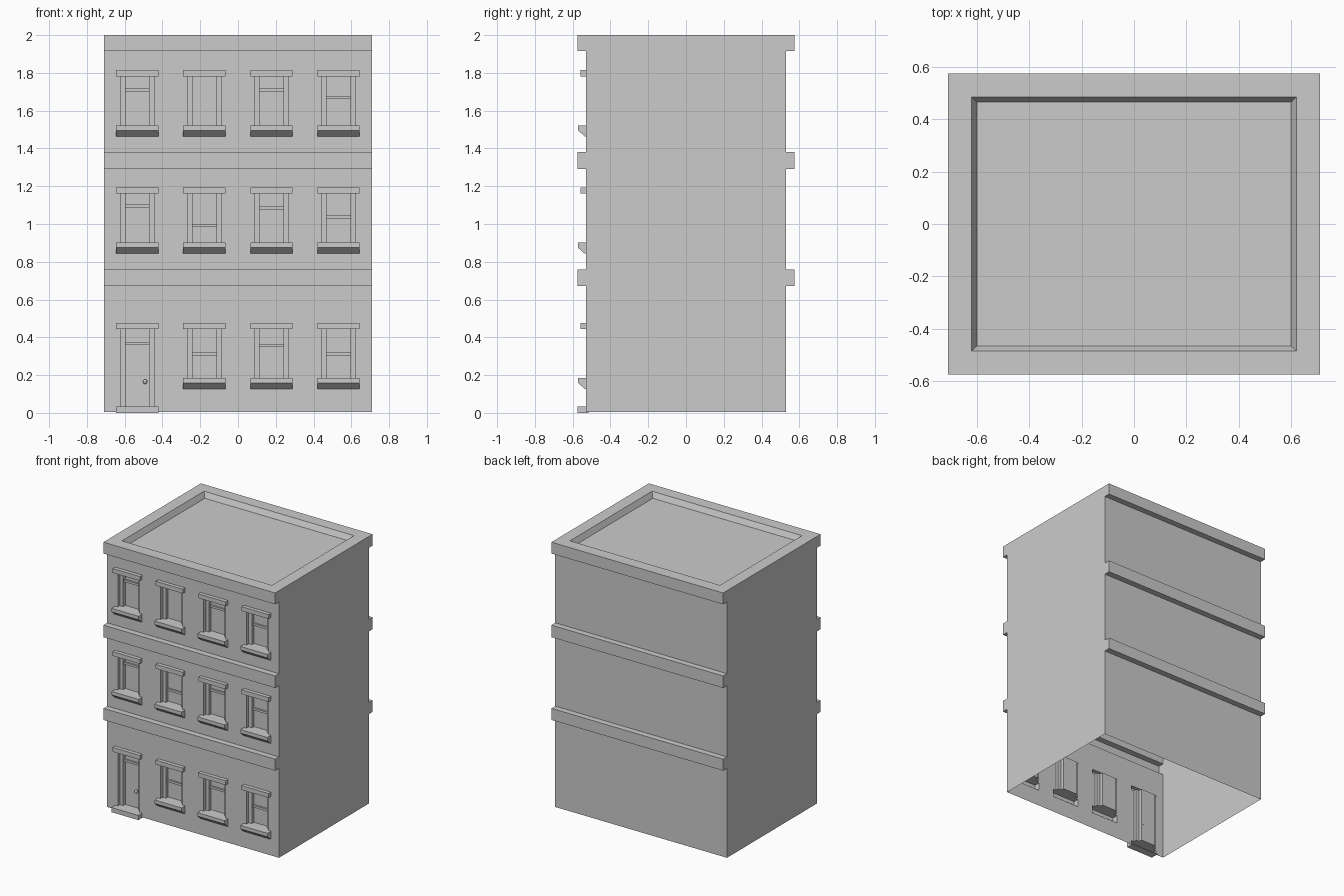
import bpy, bmesh
from mathutils import Matrix

if "Cube" in bpy.data.objects:
    bpy.data.objects.remove(bpy.data.objects["Cube"])

W, D, LEDGE = 0.71, 0.53, 0.575          # half width, half depth, half depth at the bands
COLUMNS = [-0.533, -0.178, 0.177, 0.532]
LINTEL_TOPS = [0.477, 1.193, 1.814]
# height of each sash bar, by floor and column (None = no visible bar)
BARS = [[0.368, 0.311, 0.358, 0.311],
        [1.094, 0.993, 1.085, 1.037],
        [1.710, None, 1.710, 1.670]]


def prism(bm, profile, x0, x1):
    """Extrude a (y, z) profile along x."""
    a = [bm.verts.new((x0, y, z)) for y, z in profile]
    b = [bm.verts.new((x1, y, z)) for y, z in profile]
    n = len(a)
    faces = [bm.faces.new(a), bm.faces.new(b[::-1])]
    for i in range(n):
        j = (i + 1) % n
        faces.append(bm.faces.new((a[j], a[i], b[i], b[j])))
    bmesh.ops.recalc_face_normals(bm, faces=faces)


def box(bm, cx, half, y0, y1, z0, z1):
    prism(bm, [(y0, z0), (y1, z0), (y1, z1), (y0, z1)], cx - half, cx + half)


def finish(bm, name):
    me = bpy.data.meshes.new(name)
    bm.to_mesh(me)
    bm.free()
    ob = bpy.data.objects.new(name, me)
    bpy.context.collection.objects.link(ob)
    return ob


# main block: one side profile with the three projecting bands, front and back
back = [(D, 0.004)]
for z0, z1 in [(0.672, 0.758), (1.29, 1.38)]:
    back += [(D, z0), (LEDGE, z0), (LEDGE, z1), (D, z1)]
back += [(D, 1.915), (LEDGE, 1.915), (LEDGE, 2.0)]
bm = bmesh.new()
prism(bm, back + [(-y, z) for y, z in reversed(back)], -W, W)
building = finish(bm, "building_shell")

trim, reveal, pane, bars = (bmesh.new() for _ in range(4))
for floor, top in enumerate(LINTEL_TOPS):
    for col, cx in enumerate(COLUMNS):
        door = floor == 0 and col == 0
        head = top - 0.032
        base = 0.035 if door else top - 0.292
        # lintel above
        box(trim, cx, 0.112, -0.558, -0.515, head, top)
        # doorstep or chamfered sill below
        if door:
            box(trim, cx, 0.112, -LEDGE, -0.515, 0.0, base)
        else:
            prism(trim, [(-0.515, base), (-0.572, base), (-0.572, base - 0.026),
                         (-0.536, base - 0.058), (-0.515, base - 0.058)],
                  cx - 0.112, cx + 0.112)
        # stepped recess: jamb face, then pane
        box(reveal, cx, 0.09, -0.62, -0.505, base, head)
        box(pane, cx, 0.063, -0.52, -0.48, base, head)
        # sash bar
        z = BARS[floor][col]
        if z:
            box(bars, cx, 0.063, -0.493, -0.48, z - 0.008, z + 0.008)

# sunken roof with sloping parapet walls
roof = bmesh.ops.create_cube(reveal, size=2)["verts"]
for v in roof:
    up = v.co.z > 0
    v.co = (v.co.x * (0.64 if up else 0.60), v.co.y * (0.505 if up else 0.465),
            2.04 if up else 1.96)

# carve and join into one continuous skin
helpers = []
for part, op, name in [(trim, 'UNION', "trim_helper"),
                       (reveal, 'DIFFERENCE', "reveal_cutter"),
                       (pane, 'DIFFERENCE', "pane_cutter")]:
    ob = finish(part, name)
    ob.hide_render = True
    helpers.append(ob)
    mod = building.modifiers.new(name, 'BOOLEAN')
    mod.operation, mod.object, mod.solver = op, ob, 'EXACT'
bpy.context.view_layer.update()
deps = bpy.context.evaluated_depsgraph_get()
skin = bpy.data.meshes.new_from_object(building.evaluated_get(deps))
building.modifiers.clear()
building.data = skin
for ob in helpers:
    bpy.data.objects.remove(ob)

# open underside
bm = bmesh.new()
bm.from_mesh(skin)
under = [f for f in bm.faces
         if f.normal.z < -0.9 and 0.002 < f.calc_center_median().z < 0.006]
bmesh.ops.delete(bm, geom=under, context='FACES')
bm.to_mesh(skin)
bm.free()

finish(bars, "sash_bars")

# door knob
bm = bmesh.new()
bmesh.ops.create_cone(bm, cap_ends=True, segments=12, radius1=0.006, radius2=0.006, depth=0.02,
                      matrix=Matrix.Translation((-0.492, -0.488, 0.165))
                      @ Matrix.Rotation(1.5708, 4, 'X'))
bmesh.ops.create_uvsphere(bm, u_segments=12, v_segments=8, radius=0.012,
                          matrix=Matrix.Translation((-0.492, -0.502, 0.165)))
finish(bm, "door_knob")
